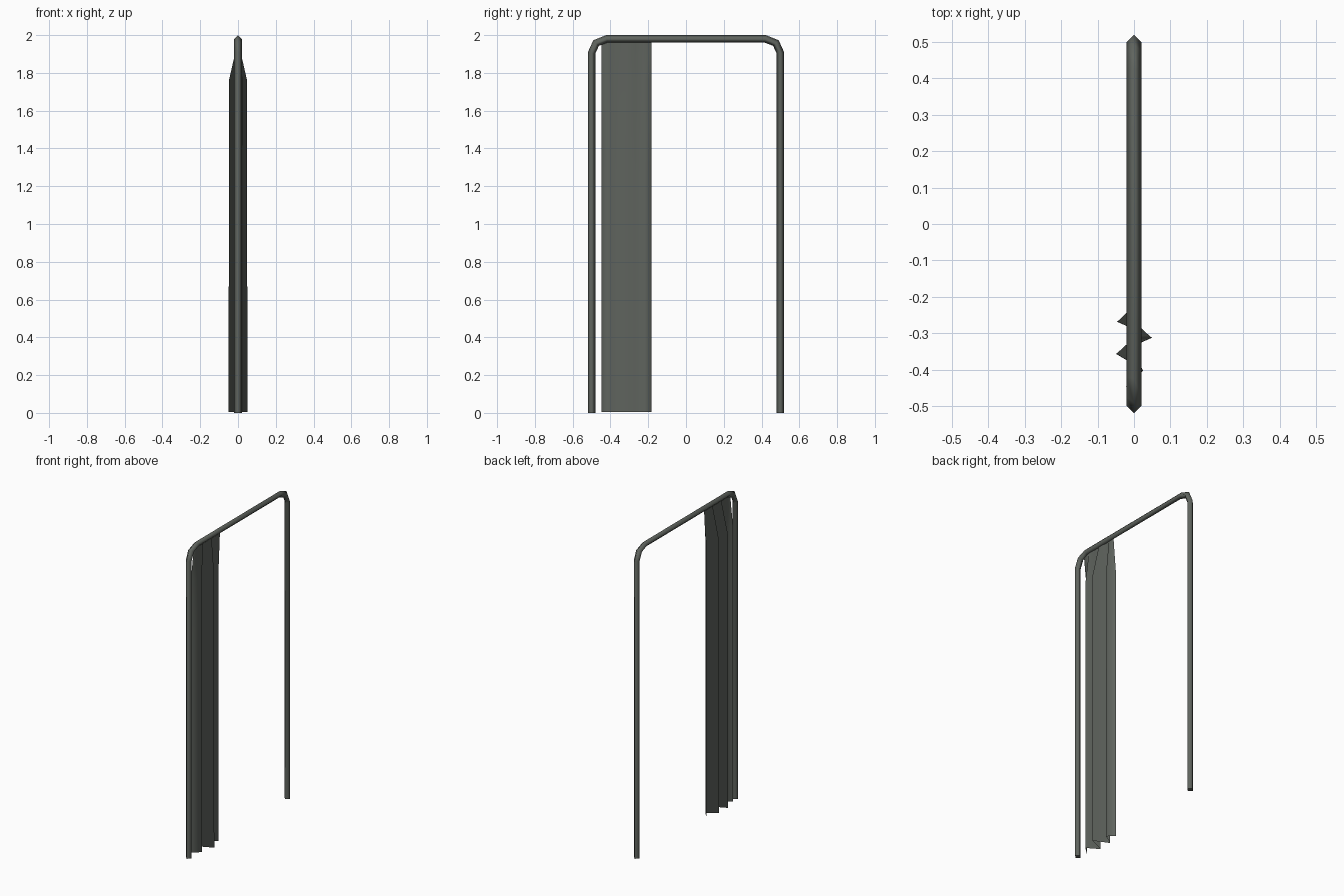
import bpy, bmesh

if "Cube" in bpy.data.objects:
    bpy.data.objects.remove(bpy.data.objects["Cube"])

# one grey-green colour for the whole model
mat = bpy.data.materials.new("dark grey green")
mat.diffuse_color = (0.115, 0.127, 0.112, 1)
mat.use_nodes = True
mat.node_tree.nodes["Principled BSDF"].inputs["Base Color"].default_value = mat.diffuse_color


def make_object(name, bm, smooth=True):
    mesh = bpy.data.meshes.new(name)
    bm.to_mesh(mesh)
    bm.free()
    mesh.materials.append(mat)
    for p in mesh.polygons:
        p.use_smooth = smooth
    ob = bpy.data.objects.new(name, mesh)
    bpy.context.collection.objects.link(ob)
    return ob


# rail frame: diamond-section tube along an upside-down U
half = [(-0.5, 0.0, 0, 1), (-0.5, 1.905, -0.20, 1), (-0.476, 1.958, -0.7, 0.7),
        (-0.42, 1.98, -1, 0.20)]
R = 0.02
path = [(y, z, ny * 1.0, 0) for y, z, ny, _ in half]
# in-plane outward normals at each path point
normals = [(-1, 0), (-0.98, 0.2), (-0.74, 0.74), (-0.2, 0.98)]
pts = [(h[0], h[1], n[0], n[1]) for h, n in zip(half, normals)]
pts += [(-y, z, -ny, nz) for y, z, ny, nz in reversed(pts)]
bm = bmesh.new()
rings = []
for y, z, ny, nz in pts:
    rings.append([bm.verts.new(c) for c in (
        (R, y, z), (0, y + R * ny, z + R * nz),
        (-R, y, z), (0, y - R * ny, z - R * nz))])
for a, b in zip(rings, rings[1:]):
    for i in range(4):
        j = (i + 1) % 4
        bm.faces.new((a[i], a[j], b[j], b[i]))
bm.faces.new(rings[0])
bm.faces.new(rings[-1])
bmesh.ops.recalc_face_normals(bm, faces=bm.faces)
frame = make_object("rail_frame", bm)
for p in frame.data.polygons:
    if abs(p.normal.z) > 0.99 and p.center.z < 0.1:
        p.use_smooth = False

# gathered curtain: pleats that flatten where they meet the rail
folds = [(-0.022, -0.447), (0.026, -0.402), (-0.05, -0.356), (0.05, -0.312),
         (-0.047, -0.268), (0.02, -0.224), (-0.018, -0.183)]
rows = [(0.005, 1.0), (0.63, 0.98), (1.28, 0.97), (1.76, 0.96), (1.97, 0.0)]
bm = bmesh.new()
grid = [[bm.verts.new((x * s, y, z)) for x, y in folds] for z, s in rows]
for a, b in zip(grid, grid[1:]):
    for i in range(len(folds) - 1):
        bm.faces.new((a[i], a[i + 1], b[i + 1], b[i]))
make_object("curtain", bm)
